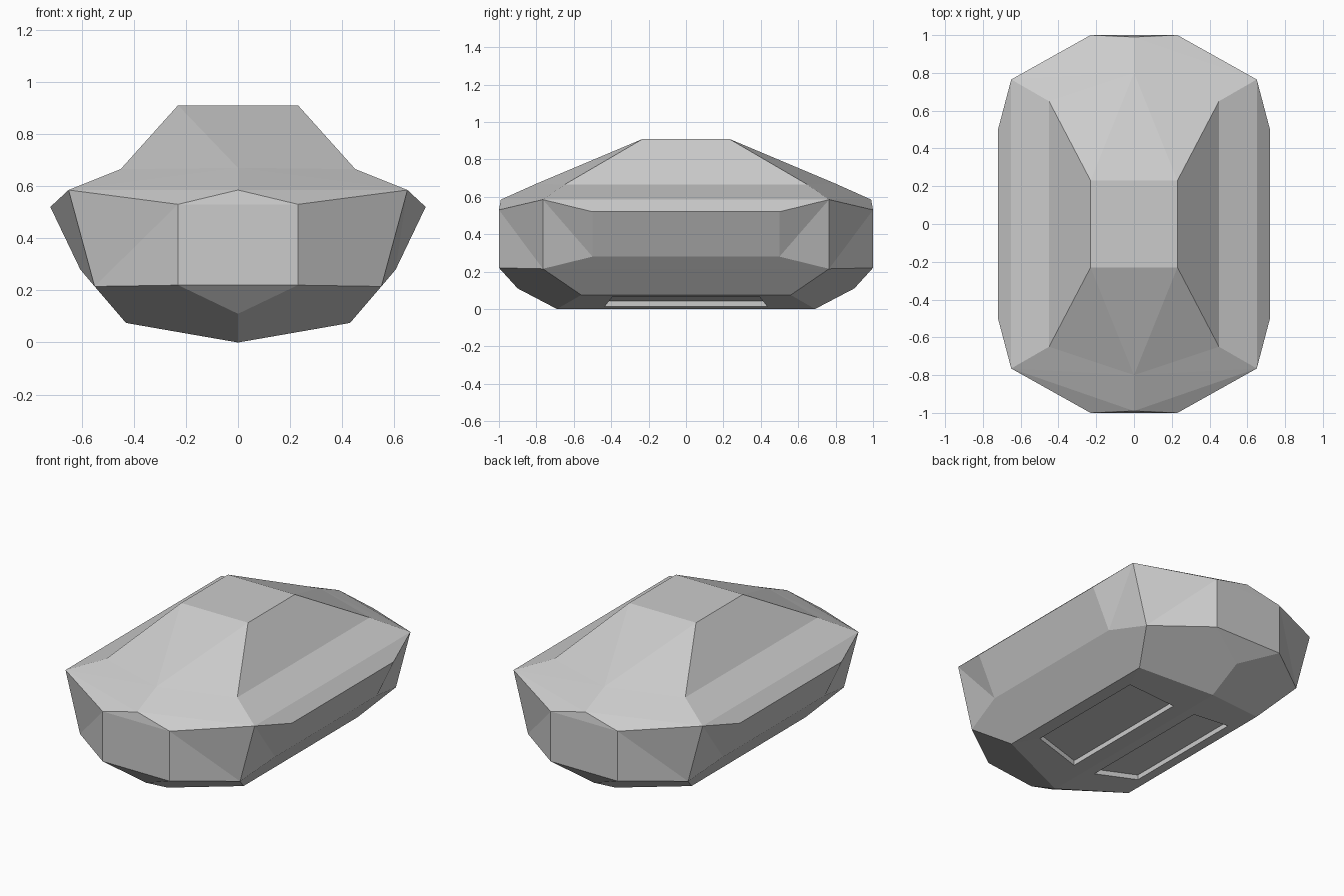
import bpy
import bmesh
from mathutils import Vector

default_cube = bpy.data.objects.get("Cube")
if default_cube:
    bpy.data.objects.remove(default_cube, do_unlink=True)


def make_material(name, rgb):
    mat = bpy.data.materials.new(name)
    mat.use_nodes = True
    color = (*rgb, 1.0)
    mat.diffuse_color = color
    mat.node_tree.nodes["Principled BSDF"].inputs["Base Color"].default_value = color
    return mat


# Corner points of one quarter of the hull
points = {
    "roof": (0.23, 0.23, 0.91),
    "shoulder": (0.45, 0.65, 0.665),
    "rim": (0.65, 0.765, 0.585),
    "waist": (0.72, 0.5, 0.52),
    "hip": (0.605, 0.5, 0.28),
    "sill": (0.55, 0.765, 0.215),
    "base": (0.43, 0.56, 0.075),
    "keel": (0, 0.69, 0),
    "hood": (0, 0.8, 0.67),
    "brow": (0, 0.99, 0.585),
    "cheek": (0.23, 1, 0.53),
    "jaw": (0.23, 1, 0.22),
    "chin": (0, 0.9, 0.11),
    "slot_out": (0.36, 0.395, 0.063),
    "slot_in": (0.075, 0.435, 0.013),
}
points = {name: Vector(co) for name, co in points.items()}

# Slot floors sit a little above the bottom plane
for name in ("slot_out", "slot_in"):
    points[name + "_deep"] = points[name] + Vector((0, 0, 0.03))

# Every point also gets a partner on each symmetry plane
for name, co in list(points.items()):
    points[name + "_side"] = Vector((co.x, 0, co.z))
    points[name + "_nose"] = Vector((0, co.y, co.z))
points["roof_middle"] = Vector((0, 0, points["roof"].z))

# Long strips running along the side, from roof to keel
strips = [
    ("roof", "shoulder"), ("shoulder", "rim"), ("rim", "waist"),
    ("waist", "hip"), ("hip", "sill"), ("sill", "base"),
    ("base", "slot_out"), ("slot_out", "slot_out_deep"),
    ("slot_out_deep", "slot_in_deep"), ("slot_in_deep", "slot_in"),
    ("slot_in", "keel"),
]
faces = [(a, b, b + "_side", a + "_side") for a, b in strips]

# Roof, sloping hood, end panels, corner facets and slot ends
faces += [text.split() for text in (
    "roof roof_side roof_middle roof_nose",
    "roof roof_nose hood",
    "roof hood shoulder",
    "shoulder hood rim",
    "rim hood brow",
    "rim brow cheek",
    "brow cheek cheek_nose",
    "cheek cheek_nose jaw_nose jaw",
    "rim cheek sill",
    "cheek jaw sill",
    "rim waist hip",
    "rim hip sill",
    "jaw jaw_nose chin",
    "sill jaw chin keel base",
    "base keel slot_in slot_out",
    "slot_out slot_in slot_in_deep slot_out_deep",
)]

# Reflect the quarter into all four corners and weld the seams
bm = bmesh.new()
for sx in (1, -1):
    for sy in (1, -1):
        verts = {n: bm.verts.new((co.x * sx, co.y * sy, co.z))
                 for n, co in points.items()}
        for face in faces:
            bm.faces.new([verts[n] for n in face])
loose = [v for v in bm.verts if not v.link_faces]
bmesh.ops.delete(bm, geom=loose, context="VERTS")
bmesh.ops.remove_doubles(bm, verts=bm.verts[:], dist=0.0005)
bmesh.ops.recalc_face_normals(bm, faces=bm.faces[:])

mesh = bpy.data.meshes.new("faceted_hull")
bm.to_mesh(mesh)
bm.free()
mesh.materials.append(make_material("light grey", (0.6, 0.6, 0.6)))
hull = bpy.data.objects.new("faceted_hull", mesh)
bpy.context.collection.objects.link(hull)
